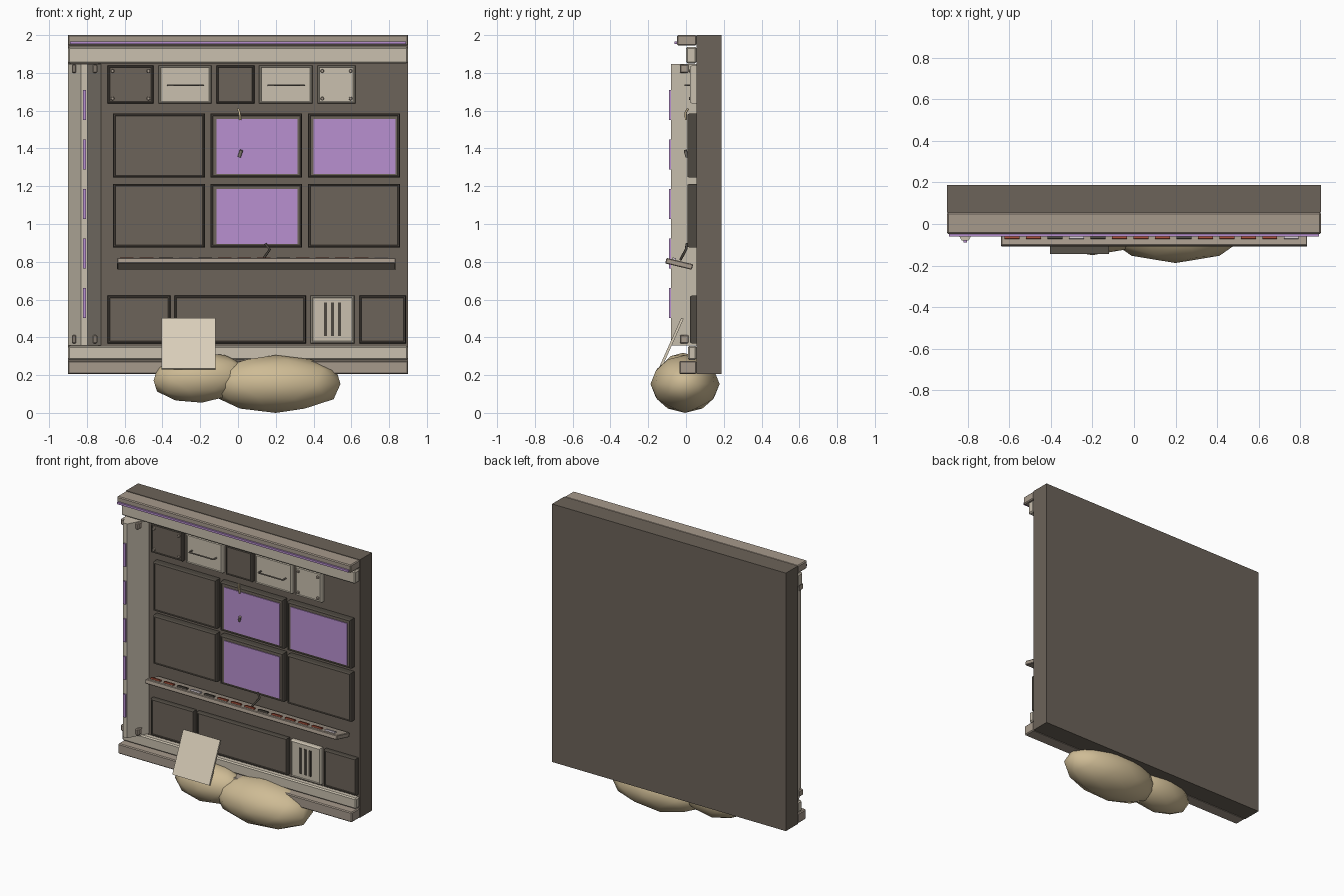
import bpy, bmesh, math
from mathutils import Vector, Matrix

if "Cube" in bpy.data.objects:
    bpy.data.objects.remove(bpy.data.objects["Cube"])


def material(name, r, g, b):
    m = bpy.data.materials.new(name)
    m.use_nodes = True
    m.diffuse_color = (r, g, b, 1)
    m.node_tree.nodes["Principled BSDF"].inputs["Base Color"].default_value = (r, g, b, 1)
    return m


WALL = material("dark taupe", 0.15, 0.125, 0.1)
TRIM = material("charcoal trim", 0.075, 0.065, 0.052)
CREAM = material("cream", 0.59, 0.53, 0.43)
RAIL = material("taupe rail", 0.38, 0.32, 0.26)
LILAC = material("lilac glow", 0.48, 0.28, 0.63)
RED = material("brick red", 0.36, 0.075, 0.04)
BAG = material("sand cloth", 0.62, 0.5, 0.3)
PAPER = material("pale sheet", 0.7, 0.62, 0.49)
METAL = material("grey metal", 0.25, 0.22, 0.18)
WHITE = material("pale button", 0.62, 0.56, 0.6)

BACK = 0.055  # front surface of the wall


def finish(name, bm, *mats):
    me = bpy.data.meshes.new(name)
    bmesh.ops.recalc_face_normals(bm, faces=bm.faces)
    bm.to_mesh(me)
    bm.free()
    ob = bpy.data.objects.new(name, me)
    bpy.context.collection.objects.link(ob)
    for m in mats:
        me.materials.append(m)
    return ob


def box(name, centre, size, mat, bevel=0, tilt=0):
    bm = bmesh.new()
    bmesh.ops.create_cube(bm, size=1, matrix=Matrix.Diagonal((*size, 1)))
    ob = finish(name, bm, mat)
    ob.location = centre
    ob.rotation_euler.x = tilt
    if bevel:
        mod = ob.modifiers.new("edge", "BEVEL")
        mod.width = bevel
        mod.segments = 1
    return ob


def span(name, x, y, z, mat, bevel=0):
    """Box given as ranges along each axis."""
    pairs = (x, y, z)
    return box(name, [(a + b) / 2 for a, b in pairs], [b - a for a, b in pairs], mat, bevel)


def panel(name, x, z, front, edge, face, border=0.012):
    """Raised wall panel: chamfered rim and a slightly sunken face."""
    bm = bmesh.new()
    size = (x[1] - x[0], BACK - front, z[1] - z[0])
    mid = ((x[0] + x[1]) / 2, (front + BACK) / 2, (z[0] + z[1]) / 2)
    bmesh.ops.create_cube(bm, size=1, matrix=Matrix.Translation(mid) @ Matrix.Diagonal((*size, 1)))
    bm.normal_update()
    top = min(bm.faces, key=lambda f: f.calc_center_median().y)
    bmesh.ops.translate(bm, verts=top.verts, vec=(0, 0.01, 0))
    bmesh.ops.inset_region(bm, faces=[top], thickness=0.008, depth=0.01)
    bmesh.ops.inset_region(bm, faces=[top], thickness=border)
    bmesh.ops.inset_region(bm, faces=[top], thickness=0.004, depth=-0.005)
    top.material_index = 1
    for f in bm.faces:
        if f != top and f.calc_center_median().y < front + 0.0005:
            f.material_index = 1
    return finish(name, bm, edge, face)


def rod(name, points, radius, mat):
    cu = bpy.data.curves.new(name, "CURVE")
    cu.dimensions = "3D"
    cu.bevel_depth = radius
    cu.bevel_resolution = 1
    cu.use_fill_caps = True
    sp = cu.splines.new("POLY")
    sp.points.add(len(points) - 1)
    for p, co in zip(sp.points, points):
        p.co = (*co, 1)
    cu.materials.append(mat)
    ob = bpy.data.objects.new(name, cu)
    bpy.context.collection.objects.link(ob)


# Wall and horizontal rails
span("wall", (-0.9, 0.9), (BACK, 0.187), (0.205, 2), WALL)
span("top_rail", (-0.9, 0.9), (-0.048, BACK), (1.945, 2), RAIL, 0.006)
span("top_light_strip", (-0.89, 0.89), (-0.06, -0.04), (1.953, 1.967), LILAC)
span("top_step", (-0.9, 0.9), (0, BACK), (1.85, 1.938), CREAM, 0.008)
span("bottom_rail", (-0.9, 0.9), (-0.035, BACK), (0.205, 0.275), RAIL, 0.006)
span("bottom_step", (-0.9, 0.9), (0.01, BACK), (0.28, 0.355), CREAM, 0.008)

# Tapered side column with lights and end clips
bm = bmesh.new()
profile = [(-0.9, BACK), (-0.83, -0.08), (-0.797, -0.08), (-0.725, BACK)]
base = bm.faces.new([bm.verts.new((x, y, 0.357)) for x, y in profile])
new = bmesh.ops.extrude_face_region(bm, geom=[base])["geom"]
bmesh.ops.translate(bm, verts=[v for v in new if isinstance(v, bmesh.types.BMVert)], vec=(0, 0, 1.49))
finish("side_column", bm, CREAM)
for i in range(5):
    z = 0.582 + i * 0.262
    span("column_light", (-0.821, -0.804), (-0.09, -0.075), (z - 0.08, z + 0.08), LILAC)
for x in (-0.868, -0.757):
    for z in (0.39, 1.822):
        box("column_clip", (x, -0.008, z), (0.024, 0.05, 0.045), RAIL, 0.006)

# Upper row of cabinets
ZU = (1.637, 1.84)
panel("cabinet_bolted_dark", (-0.69, -0.448), ZU, 0.022, TRIM, WALL, 0.006)
panel("cabinet_plain_dark", (-0.115, 0.088), ZU, 0.022, TRIM, WALL, 0.006)
panel("cabinet_bolted_light", (0.42, 0.622), ZU, 0.022, CREAM, CREAM, 0.006)
for x0, x1 in ((-0.42, -0.14), (0.112, 0.394)):
    panel("cabinet_drawer", (x0, x1), ZU, 0.022, CREAM, CREAM, 0.006)
    a, b = x0 + 0.048, x1 - 0.045
    rod("drawer_handle", [(a, 0.03, 1.735), (a, -0.005, 1.735), (b, -0.005, 1.735), (b, 0.03, 1.735)], 0.005, METAL)
for x0, x1 in ((-0.69, -0.448), (0.42, 0.622)):
    for x in (x0 + 0.026, x1 - 0.026):
        for z in (1.664, 1.81):
            bm = bmesh.new()
            bmesh.ops.create_cone(bm, cap_ends=True, segments=8, radius1=0.01, radius2=0.008, depth=0.014)
            bolt = finish("bolt", bm, RAIL)
            bolt.location = (x, 0.022, z)
            bolt.rotation_euler.x = math.pi / 2

# Screens, three lit
for row, z in enumerate(((1.245, 1.585), (0.875, 1.213))):
    for col, x in enumerate(((-0.662, -0.176), (-0.145, 0.34), (0.37, 0.858))):
        panel("screen", x, z, 0.008, TRIM, WALL, 0.006)
        if (row, col) in ((0, 1), (0, 2), (1, 1)):
            span("screen_glow", (x[0] + 0.03, x[1] - 0.025), (0.008, 0.014), (z[0] + 0.02, z[1] - 0.028), LILAC)

# Lower row of cabinets and the vent
ZL = (0.367, 0.622)
for x in ((-0.69, -0.357), (-0.337, 0.36), (0.642, 0.89)):
    panel("lower_cabinet", x, ZL, 0.022, TRIM, WALL, 0.006)
panel("vent_cover", (0.385, 0.616), ZL, 0.022, CREAM, CREAM, 0.006)
for x in (0.463, 0.5, 0.537):
    span("vent_slot", (x - 0.008, x + 0.008), (0.021, 0.029), (0.408, 0.585), TRIM)

# Tilted control shelf with buttons
TILT = -0.235
shelf_mid = Vector((0.097, -0.036, 0.789))
turn = Matrix.Rotation(TILT, 3, "X")
box("control_shelf", shelf_mid, (1.475, 0.145, 0.03), RAIL, 0.004, TILT)
key = {"r": RED, "d": TRIM, "w": WHITE}
for i, c in enumerate("rrdwdrrrdrrrrw"):
    offset = Vector((-0.685 + i * 0.1035, -0.032, 0.018))
    box("button", shelf_mid + turn @ offset, (0.072, 0.02, 0.014), key[c], 0, TILT)

# Loose cables and lever
rod("hanging_cable", [(0, 0.01, 1.61), (0.008, -0.002, 1.59), (0.012, 0, 1.55)], 0.006, BAG)
rod("cable_plug", [(0.006, 0.006, 1.355), (0.018, -0.004, 1.39)], 0.009, METAL)
rod("control_lever", [(0.13, -0.03, 0.81), (0.168, 0, 0.865), (0.145, 0.005, 0.895)], 0.007, TRIM)

# Leaning sheet
box("leaning_sheet", (-0.262, -0.079, 0.366), (0.285, 0.014, 0.295), PAPER, 0, -0.42)

# Sandbags
for name, loc, radii, tilt in (
    ("large_sandbag", (0.2, -0.005, 0.153), (0.36, 0.183, 0.153), 0),
    ("small_sandbag", (-0.2, -0.015, 0.186), (0.26, 0.135, 0.132), -0.06),
):
    bm = bmesh.new()
    bmesh.ops.create_icosphere(bm, subdivisions=2, radius=1, matrix=Matrix.Diagonal((*radii, 1)))
    for f in bm.faces:
        f.smooth = True
    bag = finish(name, bm, BAG)
    bag.location = loc
    bag.rotation_euler.y = tilt
